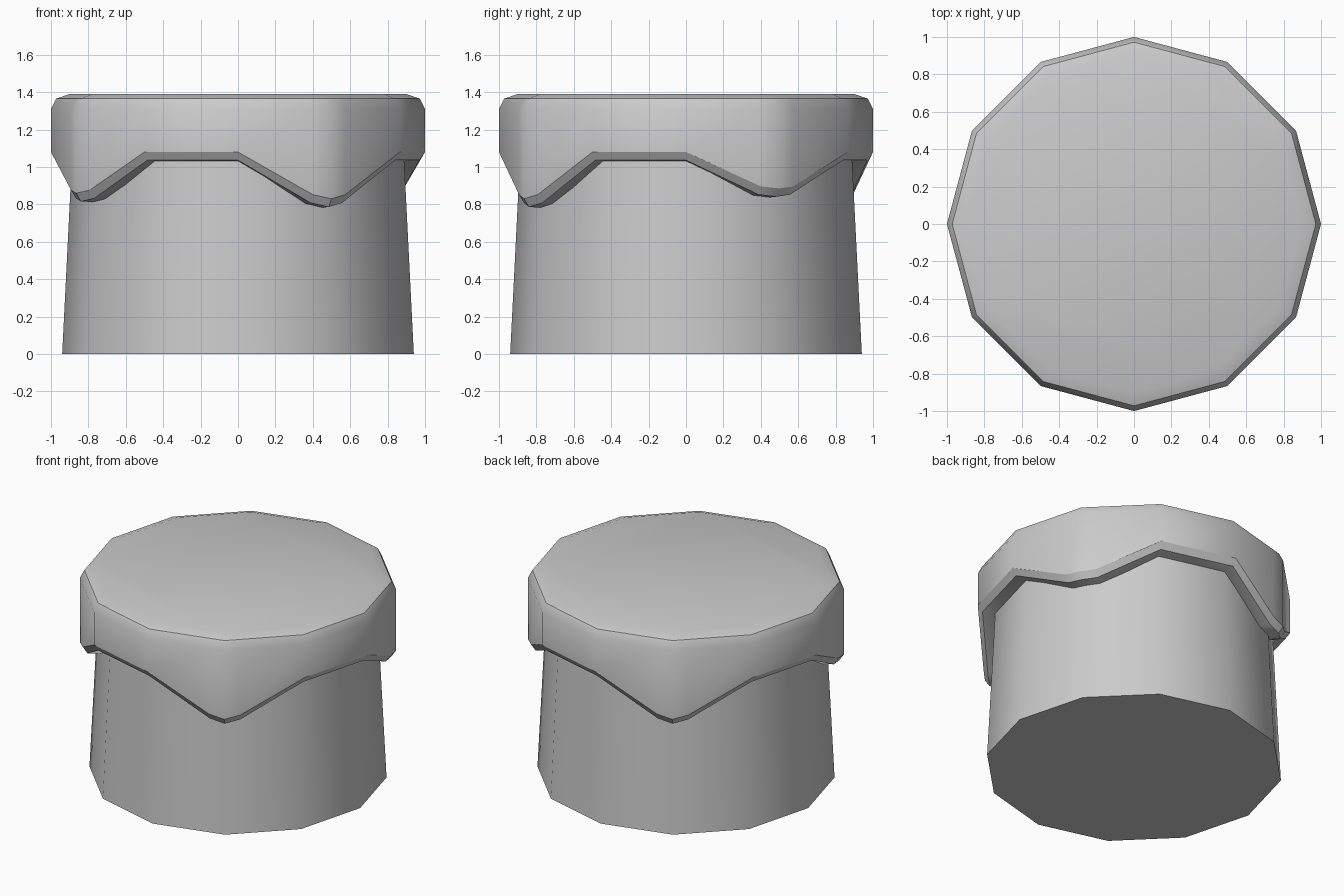
import bpy
import bmesh
from math import cos, sin, radians
from mathutils import Vector

cube = bpy.data.objects.get("Cube")
if cube:
    bpy.data.objects.remove(cube, do_unlink=True)

SIDES = 12
TOP = 1.39
RIM = 1.03

grey = bpy.data.materials.new("plain grey")
grey.use_nodes = True
grey.diffuse_color = (0.6, 0.6, 0.6, 1)
grey.node_tree.nodes["Principled BSDF"].inputs["Base Color"].default_value = (0.6, 0.6, 0.6, 1)


def corner(i):
    a = radians(360 / SIDES * i)
    return Vector((cos(a), sin(a)))


def loft(name, rings):
    """Skin a list of equal-length rings and close both ends."""
    bm = bmesh.new()
    loops = [[bm.verts.new(p) for p in ring] for ring in rings]
    for low, high in zip(loops, loops[1:]):
        n = len(low)
        for i in range(n):
            j = (i + 1) % n
            bm.faces.new((low[i], low[j], high[j], high[i]))
    bm.faces.new(loops[0][::-1])
    bm.faces.new(loops[-1])
    bmesh.ops.recalc_face_normals(bm, faces=bm.faces)
    mesh = bpy.data.meshes.new(name)
    bm.to_mesh(mesh)
    bm.free()
    mesh.materials.append(grey)
    obj = bpy.data.objects.new(name, mesh)
    bpy.context.collection.objects.link(obj)
    bpy.ops.object.select_all(action="DESELECT")
    obj.select_set(True)
    bpy.context.view_layer.objects.active = obj
    bpy.ops.object.shade_smooth_by_angle(angle=radians(33))
    return obj


# Tapered trunk
loft("trunk", [[(*(corner(i) * r), z) for i in range(SIDES)]
               for r, z in ((0.94, 0), (0.88, 1.2))])

# Outline of the cap: hanging tips at some corners, each rounded by a column on both sides
tips = {1: 0.80, 4: 0.745, 7: 0.775, 10: 0.745}
columns = []
for i in range(SIDES):
    here = corner(i)
    if i not in tips:
        columns.append((here, RIM))
        continue
    sharp = tips[i]
    side_z = sharp + 0.2 * (RIM - sharp)
    columns.append((here.lerp(corner(i - 1), 0.2), side_z))
    columns.append((here, sharp + 0.035))
    columns.append((here.lerp(corner(i + 1), 0.2), side_z))

# Cap: underside, rounded lower lip, wall, chamfered top
lower = [(0.85, 0), (0.97, 0.006), (1, 0.05)]
upper = [(1, 1.31), (0.972, 1.365), (0.9, TOP)]
rings = [[(*(p * r), edge_z + dz) for p, edge_z in columns] for r, dz in lower]
rings += [[(*(p * r), z) for p, _ in columns] for r, z in upper]
loft("cap", rings)
